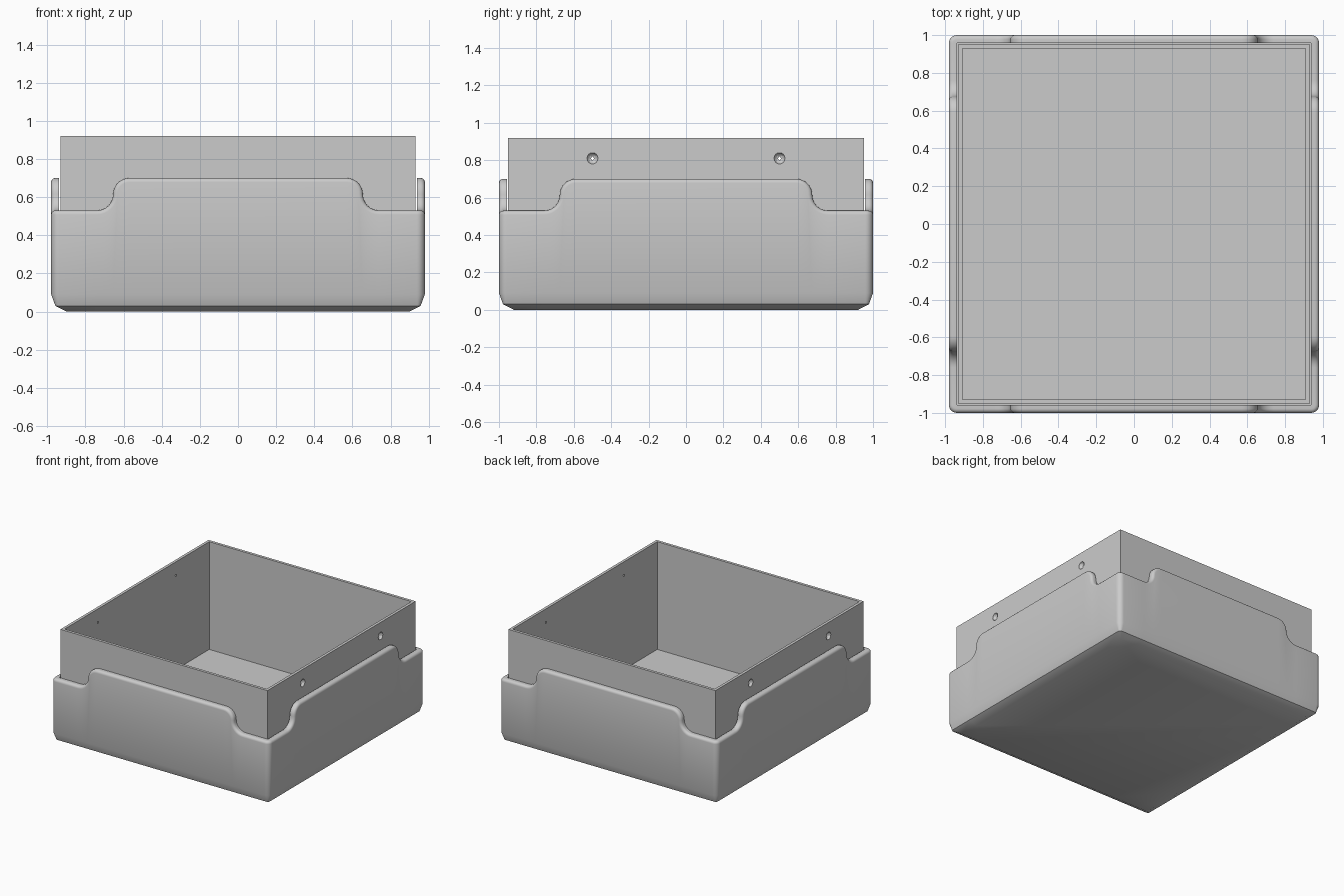
import bpy, bmesh
from math import sin, cos, pi
from mathutils import Vector

old = bpy.data.objects.get("Cube")
if old:
    bpy.data.objects.remove(old, do_unlink=True)

grey = bpy.data.materials.new("plain grey")
grey.use_nodes = True
colour = (0.6, 0.6, 0.6, 1)
grey.diffuse_color = colour
grey.node_tree.nodes["Principled BSDF"].inputs["Base Color"].default_value = colour

HX, HY = 0.98, 1.0          # tray half sizes
WALL = 0.042                # tray wall, also its corner radius
LOW, HIGH = 0.53, 0.70      # rim heights at the corners and mid sides
R = (HIGH - LOW) / 2        # radius of the S-shaped steps
FILLET = 0.022
FLOOR = 0.025


def make_object(name, bm):
    bmesh.ops.recalc_face_normals(bm, faces=bm.faces)
    mesh = bpy.data.meshes.new(name)
    bm.to_mesh(mesh)
    bm.free()
    mesh.materials.append(grey)
    obj = bpy.data.objects.new(name, mesh)
    bpy.context.collection.objects.link(obj)
    return obj


def rim_half(c, steps=8):
    """Half of a side's rim as (along, height, normal along, normal up)."""
    angles = [k * pi / 2 / steps for k in range(steps + 1)]
    top = [(c + R * sin(a), HIGH - R + R * cos(a), sin(a), cos(a)) for a in angles]
    low = [(c + 2 * R - R * cos(a), LOW + R - R * sin(a), cos(a), sin(a))
           for a in angles[1:]]
    return top + low


def inward(base, normal, d):
    """Move a perimeter point inwards, mitring past the corner radius."""
    p = base - normal * min(d, WALL)
    return Vector((max(d - HX, min(HX - d, p.x)), max(d - HY, min(HY - d, p.y)), 0))


def column(base, normal, tangent, z, nu, nz):
    """Wall section at one perimeter point, from underside to inner floor."""
    pts = [inward(base, normal, d) + Vector((0, 0, h))
           for d, h in ((0.08, 0), (0.022, 0.03), (0, 0.09))]
    for k in range(6):
        a = k * pi / 10
        drop = FILLET * (1 - sin(a))
        p = inward(base, normal, FILLET * (1 - cos(a))) - tangent * nu * drop
        pts.append(p + Vector((0, 0, z - nz * drop)))
    pts.append(inward(base, normal, WALL) + Vector((0, 0, z)))
    pts.append(inward(base, normal, WALL) + Vector((0, 0, FLOOR)))
    return pts


# Tray: a stepped, rounded wall swept round the perimeter
columns = []
for side in range(4):
    a = (side - 1) * pi / 2
    normal = Vector((round(cos(a)), round(sin(a)), 0))
    tangent = Vector((-normal.y, normal.x, 0))
    out, along, mid = (HY, HX, 0.57) if side % 2 == 0 else (HX, HY, 0.59)
    half = rim_half(mid)
    rim = [(-u, z, -nu, nz) for u, z, nu, nz in reversed(half)] + half
    for u, z, nu, nz in rim:
        columns.append(column(normal * out + tangent * u, normal, tangent, z, nu, nz))
    centre = normal * (out - WALL) + tangent * (along - WALL)
    for k in range(7):
        b = k * pi / 12
        n = normal * cos(b) + tangent * sin(b)
        columns.append(column(centre + n * WALL, n, tangent, LOW, 0, 1))

bm = bmesh.new()
grid = [[bm.verts.new(p) for p in col] for col in columns]
for i, col in enumerate(grid):
    nxt = grid[(i + 1) % len(grid)]
    for j in range(len(col) - 1):
        bm.faces.new((col[j], nxt[j], nxt[j + 1], col[j + 1]))
bm.faces.new([col[0] for col in grid])
bm.faces.new([col[-1] for col in grid])
bmesh.ops.remove_doubles(bm, verts=bm.verts, dist=0.0001)
bmesh.ops.dissolve_degenerate(bm, edges=bm.edges, dist=0.0001)
tray = make_object("outer_tray", bm)
bpy.ops.object.select_all(action="DESELECT")
tray.select_set(True)
bpy.context.view_layer.objects.active = tray
bpy.ops.object.shade_smooth_by_angle(angle=pi / 6)

# Open box standing inside the tray
BX, BY, TOP, INNER = 0.931, 0.951, 0.92, 0.045
bm = bmesh.new()
bmesh.ops.create_cube(bm, size=1)
for v in bm.verts:
    v.co = (v.co.x * 2 * BX, v.co.y * 2 * BY, FLOOR if v.co.z < 0 else TOP)
top = max(bm.faces, key=lambda f: f.calc_center_median().z)
bmesh.ops.inset_region(bm, faces=[top], thickness=0.032)
hole = bmesh.ops.extrude_discrete_faces(bm, faces=[top])["faces"][0]
for v in hole.verts:
    v.co.z = INNER
box = make_object("inner_box", bm)

# Round dimples in the two side walls
bm = bmesh.new()
for x in (-1, 1):
    for y in (-0.5, 0.5):
        ball = bmesh.ops.create_uvsphere(bm, u_segments=12, v_segments=8, radius=0.031)
        bmesh.ops.translate(bm, verts=ball["verts"], vec=(x * (BX + 0.006), y, 0.81))
cutter = make_object("dimple_cutter", bm)
cutter.hide_render = True
cutter.hide_viewport = True
cut = box.modifiers.new("dimples", "BOOLEAN")
cut.operation = "DIFFERENCE"
cut.solver = "EXACT"
cut.object = cutter
